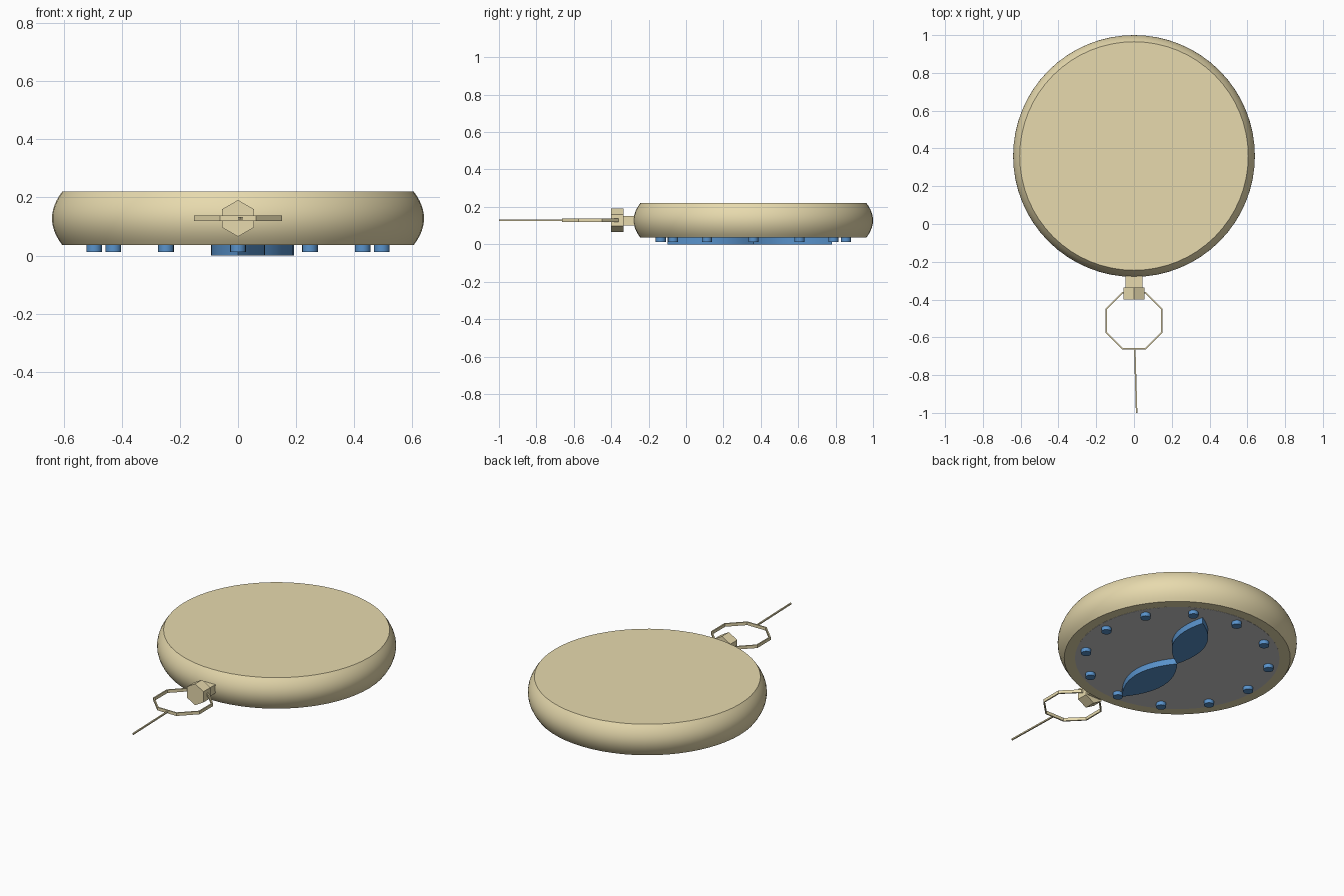
import bpy, bmesh, math
from mathutils import Vector

if "Cube" in bpy.data.objects:
    bpy.data.objects.remove(bpy.data.objects["Cube"])

CY = 0.36   # centre of the watch case
CZ = 0.128  # mid height of case, crown and chain


def material(name, color):
    m = bpy.data.materials.new(name)
    m.diffuse_color = color
    m.use_nodes = True
    m.node_tree.nodes["Principled BSDF"].inputs["Base Color"].default_value = m.diffuse_color
    return m


gold = material("gold", (0.80, 0.70, 0.42, 1))
blue = material("blue", (0.10, 0.29, 0.60, 1))


def finish(name, bm, mat=None, smooth=False):
    bmesh.ops.recalc_face_normals(bm, faces=bm.faces)
    me = bpy.data.meshes.new(name)
    bm.to_mesh(me)
    bm.free()
    ob = bpy.data.objects.new(name, me)
    bpy.context.collection.objects.link(ob)
    if mat:
        me.materials.append(mat)
    if smooth:
        bpy.ops.object.select_all(action='DESELECT')
        ob.select_set(True)
        bpy.context.view_layer.objects.active = ob
        bpy.ops.object.shade_smooth_by_angle(angle=math.radians(35))
    return ob


def lathe(name, profile, mat=None, seg=64):
    # open profile of (radius, z), revolved about the case axis
    bm = bmesh.new()
    rings = []
    for r, z in profile:
        rings.append([bm.verts.new((r * math.cos(2 * math.pi * i / seg),
                                    CY + r * math.sin(2 * math.pi * i / seg), z))
                      for i in range(seg)])
    for a, b in zip(rings, rings[1:]):
        for i in range(seg):
            j = (i + 1) % seg
            bm.faces.new((a[i], a[j], b[j], b[i]))
    bm.faces.new(rings[0])
    bm.faces.new(rings[-1])
    return finish(name, bm, mat, True)


def prism(name, outline, z0, z1, mat, smooth=False):
    bm = bmesh.new()
    face = bm.faces.new([bm.verts.new((x, y, z0)) for x, y in outline])
    ext = bmesh.ops.extrude_face_region(bm, geom=[face])
    for v in ext["geom"]:
        if isinstance(v, bmesh.types.BMVert):
            v.co.z = z1
    return finish(name, bm, mat, smooth)


def box(name, lo, hi, mat):
    return prism(name, [(lo[0], lo[1]), (hi[0], lo[1]), (hi[0], hi[1]), (lo[0], hi[1])],
                 lo[2], hi[2], mat)


# Case with bulging rim
steps = 12
case = []
for i in range(steps + 1):
    t = -1 + 2 * i / steps
    case.append((0.64 - 0.035 * t * t, CZ + 0.0915 * t))
lathe("watch_case", case, gold)

# Dial on the underside
lathe("dial", [(0.547, 0.0355), (0.547, 0.05)])

# Hour markers
for k in range(12):
    a = k * math.pi / 6
    cx, cy = 0.495 * math.cos(a), CY + 0.495 * math.sin(a)
    ring = [(cx + 0.027 * math.cos(i * math.pi / 8), cy + 0.027 * math.sin(i * math.pi / 8))
            for i in range(16)]
    prism(f"hour_marker_{k + 1}", ring, 0.013, 0.04, blue, True)


# Leaf-shaped hands
def hand(name, tip, half_width, n=12):
    d = Vector(tip)
    side = Vector((d.y, -d.x)).normalized()
    pts = []
    for s in (1, -1):
        for i in range(n):
            t = i / n if s == 1 else 1 - i / n
            p = d * t + side * (s * half_width * 4 * t * (1 - t))
            pts.append((p.x, p.y + CY))
    prism(name, pts, 0.0, 0.04, blue, True)


hand("minute_hand", (0.0, -0.46), 0.093)
hand("hour_hand", (0.175, 0.42), 0.088)

# Neck and hexagonal crown
box("neck", (-0.045, -0.345, CZ - 0.027), (0.045, -0.26, CZ + 0.024), gold)
bm = bmesh.new()
ends = []
for y in (-0.40, -0.335):
    ends.append([bm.verts.new((0.063 * math.sin(i * math.pi / 3), y,
                               CZ + 0.063 * math.cos(i * math.pi / 3))) for i in range(6)])
    bm.faces.new(ends[-1])
for i in range(6):
    j = (i + 1) % 6
    bm.faces.new((ends[0][i], ends[0][j], ends[1][j], ends[1][i]))
finish("crown", bm, gold)

# Octagonal bow
bm = bmesh.new()
loops = []
for r, z in ((0.164, -0.009), (0.164, 0.009), (0.156, 0.009), (0.156, -0.009)):
    loops.append([bm.verts.new((r * math.cos((i + 0.5) * math.pi / 4),
                                -0.512 + r * math.sin((i + 0.5) * math.pi / 4), CZ + z))
                  for i in range(8)])
for k in range(4):
    a, b = loops[k], loops[(k + 1) % 4]
    for i in range(8):
        j = (i + 1) % 8
        bm.faces.new((a[i], a[j], b[j], b[i]))
finish("bow_ring", bm, gold)

# Thin chain stem
prism("chain_stem", [(0.0, -0.66), (0.01, -1.0), (0.018, -1.0), (0.008, -0.66)],
      CZ - 0.004, CZ + 0.004, gold)
